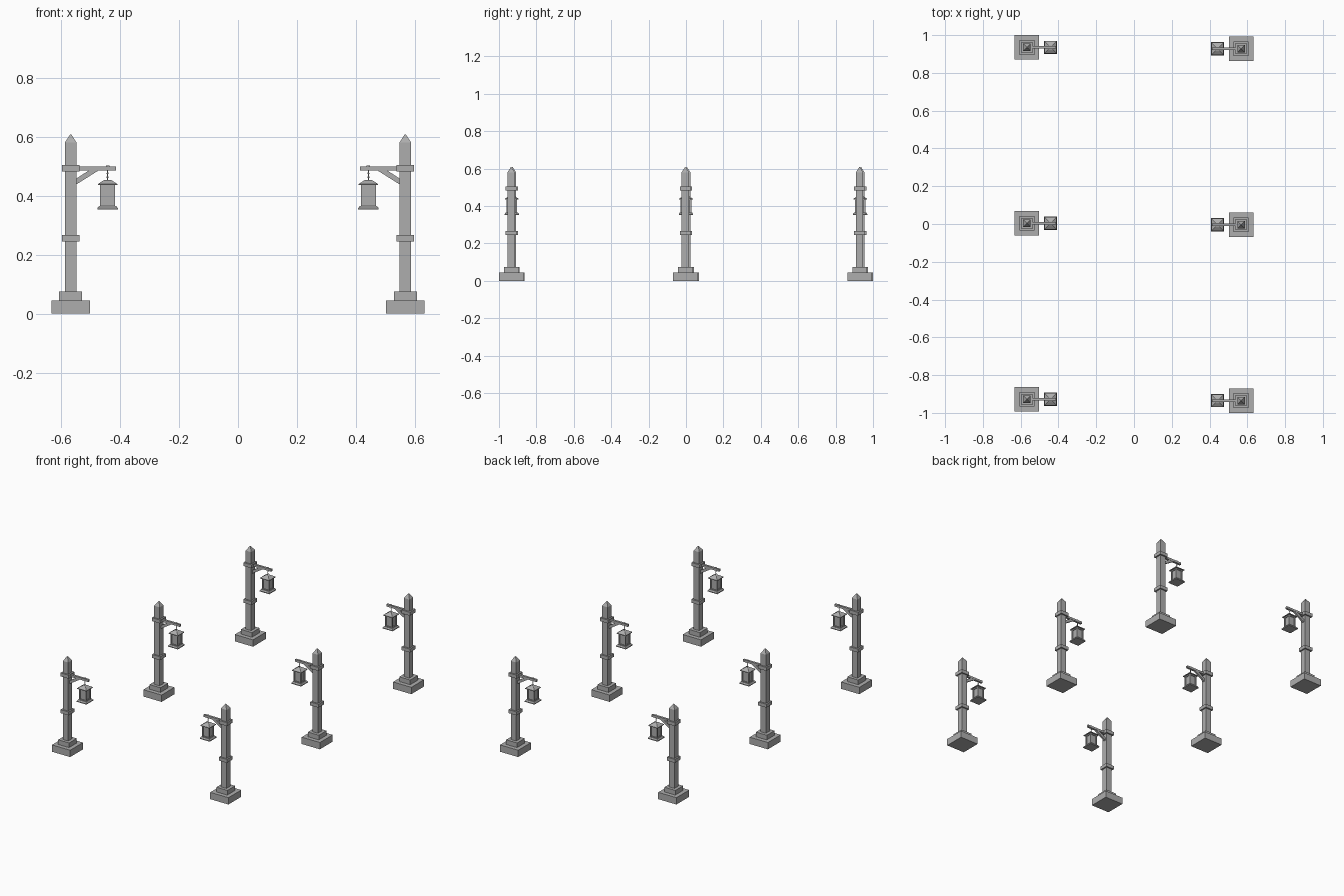
import bpy, bmesh, math
from mathutils import Matrix, Vector

cube = bpy.data.objects.get("Cube")
if cube:
    bpy.data.objects.remove(cube)

stone = bpy.data.materials.new("grey_stone")
stone.use_nodes = True
GREY = (0.42, 0.42, 0.42, 1)
stone.diffuse_color = GREY
stone.node_tree.nodes["Principled BSDF"].inputs["Base Color"].default_value = GREY

LAMP_X = 0.125          # lantern offset from the post
parts = {}              # part name -> mesh, shared by all lamp posts


def finish(name, bm):
    bmesh.ops.recalc_face_normals(bm, faces=bm.faces)
    mesh = bpy.data.meshes.new(name)
    bm.to_mesh(mesh)
    bm.free()
    mesh.materials.append(stone)
    parts[name] = mesh


def square_stack(bm, x, profile, y=0):
    """Loft square rings given as (half width, height), capped at both ends."""
    rings = [[bm.verts.new((x + sx * w, y + sy * w, z))
              for sx, sy in ((-1, -1), (1, -1), (1, 1), (-1, 1))] for w, z in profile]
    for low, high in zip(rings, rings[1:]):
        for i in range(4):
            j = (i + 1) % 4
            bm.faces.new((low[i], low[j], high[j], high[i]))
    bm.faces.new(rings[0][::-1])
    bm.faces.new(rings[-1])


def stack(name, profile, x=0):
    bm = bmesh.new()
    square_stack(bm, x, profile)
    finish(name, bm)


def side_plate(name, outline, half):
    """Extrude an (x, z) outline to both sides of y = 0."""
    bm = bmesh.new()
    face = bm.faces.new([bm.verts.new((x, -half, z)) for x, z in outline])
    new = bmesh.ops.extrude_face_region(bm, geom=[face])["geom"]
    bmesh.ops.translate(bm, vec=(0, 2 * half, 0),
                        verts=[v for v in new if isinstance(v, bmesh.types.BMVert)])
    finish(name, bm)


# Stepped plinth, post with pointed top, and two collars
stack("plinth", [(0.065, 0), (0.065, 0.044)])
stack("plinth_step", [(0.039, 0.044), (0.039, 0.074)])
stack("post", [(0.0195, 0.074), (0.0195, 0.58), (0.002, 0.607)])
stack("lower_collar", [(0.029, 0.245), (0.029, 0.267)])
stack("upper_collar", [(0.029, 0.482), (0.029, 0.504)])

# Bracket arm and its diagonal brace
side_plate("arm", [(0.015, 0.485), (0.154, 0.485), (0.154, 0.499), (0.015, 0.499)], 0.007)
side_plate("brace", [(0.018, 0.437), (0.096, 0.486), (0.063, 0.486), (0.018, 0.457)], 0.006)

# Hanger: eye bolt over the arm and a short rod with a ball
bm = bmesh.new()
for radius, depth, z in ((0.006, 0.004, 0.5), (0.0018, 0.036, 0.467)):
    bmesh.ops.create_cone(bm, cap_ends=True, segments=8, radius1=radius, radius2=radius,
                          depth=depth, matrix=Matrix.Translation((LAMP_X, 0, z)))
for z in (0.462, 0.475):
    bmesh.ops.create_icosphere(bm, subdivisions=1, radius=0.004,
                               matrix=Matrix.Translation((LAMP_X, 0, z)))
finish("hanger", bm)

# Lantern roof, glass body, four corner bars, rails and flared foot
stack("lantern_roof", [(0.033, 0.435), (0.033, 0.439), (0.016, 0.45), (0.01, 0.453)], LAMP_X)
stack("lantern_glass", [(0.02, 0.364), (0.02, 0.436)], LAMP_X)
bm = bmesh.new()
for sx in (-1, 1):
    for sy in (-1, 1):
        square_stack(bm, LAMP_X + sx * 0.0215, [(0.0035, 0.364), (0.0035, 0.436)], sy * 0.0215)
finish("lantern_bars", bm)
stack("lantern_top_rail", [(0.0245, 0.428), (0.0245, 0.436)], LAMP_X)
stack("lantern_bottom_rail", [(0.0245, 0.362), (0.0245, 0.37)], LAMP_X)
stack("lantern_foot", [(0.035, 0.352), (0.035, 0.357), (0.029, 0.365)], LAMP_X)

# Two facing rows of three lamp posts, arms turned inward
for side, sx, shift, turn in (("right", -1, 0.0035, 0), ("left", 1, -0.0035, math.pi)):
    for row, y in (("front", -0.9315), ("middle", 0), ("back", 0.9315)):
        place = Matrix.Translation(Vector((sx * 0.567, y + shift, 0))) @ Matrix.Rotation(turn, 4, 'Z')
        for part, mesh in parts.items():
            ob = bpy.data.objects.new(f"{row}_{side}_{part}", mesh)
            ob.matrix_world = place
            bpy.context.collection.objects.link(ob)
